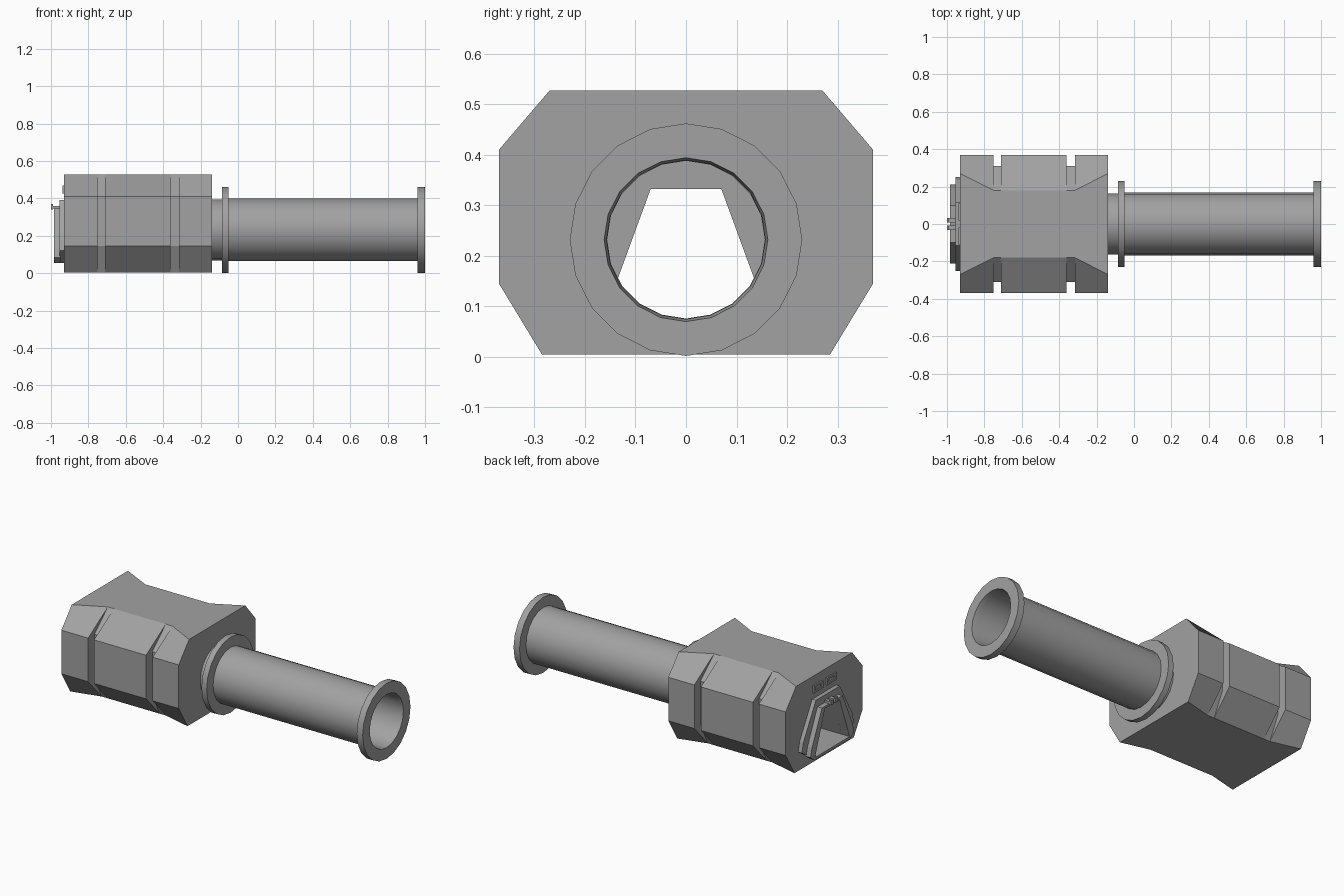
import bpy, bmesh, math

cube = bpy.data.objects.get("Cube")
if cube:
    bpy.data.objects.remove(cube, do_unlink=True)

grey = bpy.data.materials.new("plain_grey")
grey.use_nodes = True
colour = (0.36, 0.36, 0.36, 1)
grey.diffuse_color = colour
grey.node_tree.nodes["Principled BSDF"].inputs["Base Color"].default_value = colour

AXIS_Z = 0.232
SIDES = 20


def finish(name, bm):
    bmesh.ops.remove_doubles(bm, verts=bm.verts, dist=0.0005)
    bmesh.ops.recalc_face_normals(bm, faces=bm.faces)
    mesh = bpy.data.meshes.new(name)
    bm.to_mesh(mesh)
    bm.free()
    mesh.materials.append(grey)
    obj = bpy.data.objects.new(name, mesh)
    bpy.context.collection.objects.link(obj)
    return obj


def loft(name, sections, closed=False):
    """Skin rings of points; either cap the ends or join last to first."""
    bm = bmesh.new()
    rings = [[bm.verts.new(p) for p in s] for s in sections]
    pairs = list(zip(rings, rings[1:]))
    if closed:
        pairs.append((rings[-1], rings[0]))
    else:
        bm.faces.new(rings[0])
        bm.faces.new(rings[-1])
    for a, b in pairs:
        for i in range(len(a)):
            j = (i + 1) % len(a)
            bm.faces.new((a[i], a[j], b[j], b[i]))
    return finish(name, bm)


def mirrored(x, half):
    """Symmetric outline at x from its +y half, listed bottom to top."""
    return [(x, y, z) for y, z in half] + [(x, -y, z) for y, z in reversed(half)]


def circle(x, r):
    turn = 2 * math.pi / SIDES
    return [(x, r * math.sin(i * turn), AXIS_Z + r * math.cos(i * turn))
            for i in range(SIDES)]


def prism(name, x0, x1, points):
    return loft(name, [[(x, y, z) for y, z in points] for x in (x0, x1)])


def box(name, x, y, z):
    return prism(name, *x, [(y[0], z[0]), (y[1], z[0]), (y[1], z[1]), (y[0], z[1])])


def cut(target, cutter):
    mod = target.modifiers.new("cut", "BOOLEAN")
    mod.operation = "DIFFERENCE"
    mod.solver = "EXACT"
    mod.object = cutter
    cutter.hide_render = True
    bpy.context.view_layer.objects.active = target
    bpy.ops.object.modifier_apply(modifier=mod.name)
    bpy.data.objects.remove(cutter, do_unlink=True)


def ring(name, x0, x1, outer, inner):
    """Frame with an outer and an inner outline."""
    return loft(name, [mirrored(x0, outer), mirrored(x1, outer),
                       mirrored(x1, inner), mirrored(x0, inner)], closed=True)


# Main housing: chamfered block, pinched top, two grooves on each side
def housing_section(x, top, side, bottom):
    return mirrored(x, [(bottom, 0.005), (side, 0.145), (side, 0.41), (top, 0.527)])


END = (0.27, 0.37, 0.285)
MID = (0.18, 0.37, 0.24)
GROOVE = (0.18, 0.31, 0.24)
sections = [housing_section(-0.93, *END)]
for a, b in ((-0.75, -0.71), (-0.36, -0.315)):
    sections += [housing_section(a, *MID), housing_section(a, *GROOVE),
                 housing_section(b, *GROOVE), housing_section(b, *MID)]
sections.append(housing_section(-0.14, *END))
housing = loft("housing", sections)

# Round bore from one end, tapered opening from the other
OPENING = [(0.166, 0.07), (0.07, 0.332)]
cut(housing, loft("bore_cutter", [circle(-0.6, 0.156), circle(0, 0.156)]))
cut(housing, loft("opening_cutter", [mirrored(-1.1, OPENING), mirrored(-0.4, OPENING)]))

# Hollow tube with neck and two flanges, turned around the x axis
profile = [(-0.2, 0.163), (-0.085, 0.163), (-0.085, 0.23), (-0.05, 0.23),
           (-0.05, 0.168), (0.96, 0.168), (0.96, 0.23), (1.0, 0.23),
           (1.0, 0.162), (0.97, 0.157), (-0.2, 0.157)]
tube = loft("flanged_tube", [circle(x, r) for x, r in profile], closed=True)
bpy.ops.object.select_all(action="DESELECT")
tube.select_set(True)
bpy.context.view_layer.objects.active = tube
bpy.ops.object.shade_smooth_by_angle(angle=math.radians(30))

# Stepped frame around the end opening
ring("opening_base_frame", -0.955, -0.925,
     [(0.15, 0.055), (0.25, 0.12), (0.235, 0.18), (0.115, 0.39)],
     [(0.166, 0.07), (0.15, 0.115), (0.135, 0.155), (0.07, 0.332)])
ring("opening_outer_frame", -0.985, -0.95,
     [(0.17, 0.055), (0.21, 0.085), (0.195, 0.14), (0.1, 0.345)],
     [(0.166, 0.07), (0.15, 0.115), (0.135, 0.155), (0.07, 0.332)])

# Small catches above the opening and raised tabs on the end face
for s, side in ((1, "left"), (-1, "right")):
    y = sorted((s * 0.008, s * 0.032))
    box("catch_" + side, (-1.0, -0.99), y, (0.34, 0.37))
    box("catch_arm_" + side, (-0.992, -0.93), y, (0.345, 0.36))
    tab = box("tab_" + side, (-0.938, -0.925), sorted((s * 0.02, s * 0.11)), (0.425, 0.47))
    cut(tab, box("tab_cutter", (-0.95, -0.931), sorted((s * 0.035, s * 0.095)), (0.437, 0.458)))
